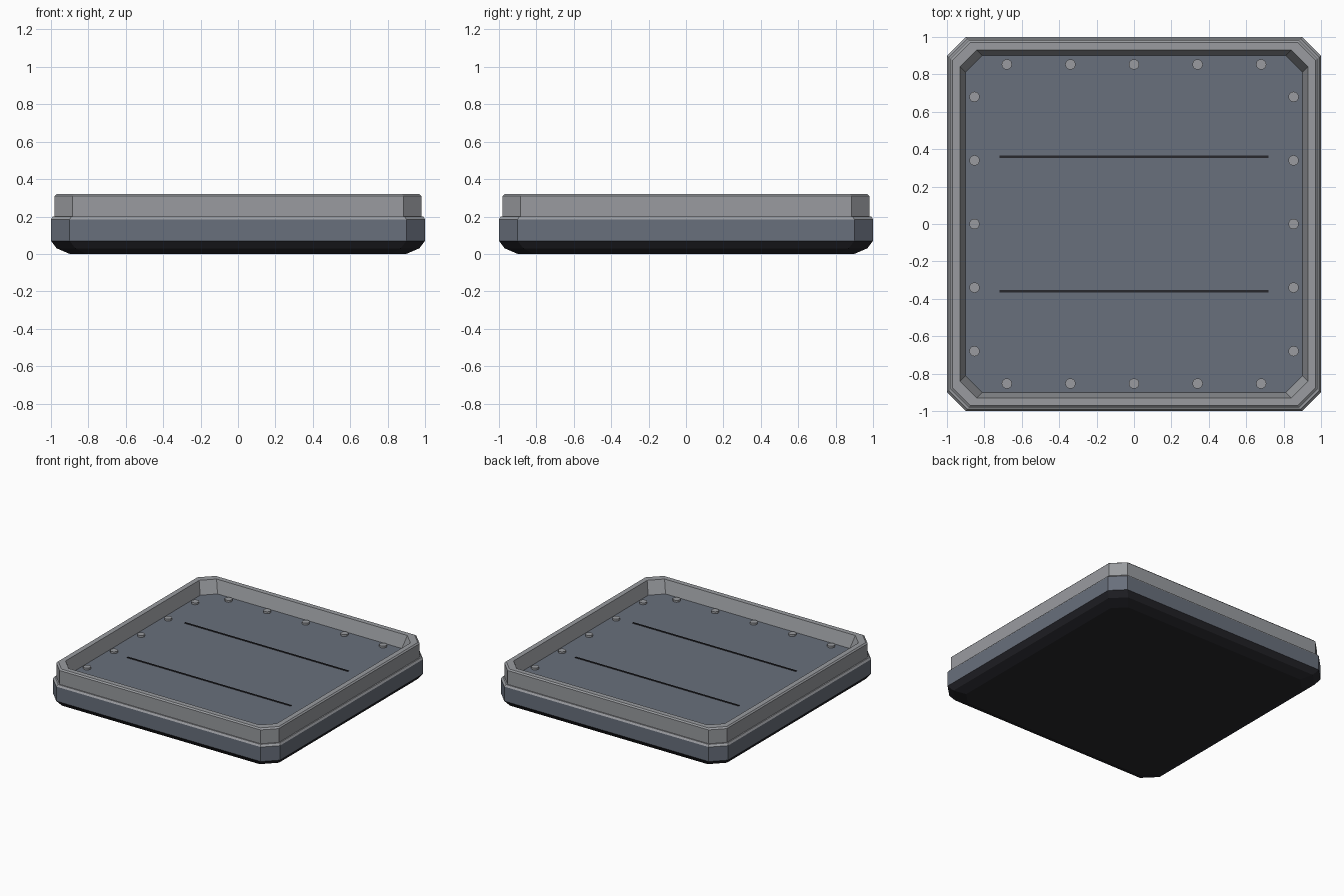
import bpy, bmesh, math

if "Cube" in bpy.data.objects:
    bpy.data.objects.remove(bpy.data.objects["Cube"])


def material(name, rgb):
    m = bpy.data.materials.new(name)
    m.diffuse_color = (*rgb, 1)
    m.use_nodes = True
    m.node_tree.nodes["Principled BSDF"].inputs["Base Color"].default_value = m.diffuse_color
    return m


def finish(name, bm, mat):
    bmesh.ops.recalc_face_normals(bm, faces=bm.faces)
    me = bpy.data.meshes.new(name)
    bm.to_mesh(me)
    bm.free()
    me.materials.append(mat)
    ob = bpy.data.objects.new(name, me)
    bpy.context.collection.objects.link(ob)
    return ob


def ring(bm, h, z, c):
    """Square outline of half-size h with corners cut by c."""
    k = h - c
    pts = [(k, -h), (h, -k), (h, k), (k, h), (-k, h), (-h, k), (-h, -k), (-k, -h)]
    return [bm.verts.new((x, y, z)) for x, y in pts]


def loft(name, profile, mat, closed=False):
    """Skin cut-corner outlines; cap the ends or close the loop."""
    bm = bmesh.new()
    rings = [ring(bm, *p) for p in profile]
    pairs = list(zip(rings, rings[1:]))
    if closed:
        pairs.append((rings[-1], rings[0]))
    else:
        bm.faces.new(rings[0])
        bm.faces.new(rings[-1])
    for a, b in pairs:
        for i in range(8):
            j = (i + 1) % 8
            bm.faces.new((a[i], a[j], b[j], b[i]))
    return finish(name, bm, mat)


dark = material("dark", (0.02, 0.02, 0.025))
slate = material("slate", (0.14, 0.16, 0.20))
grey = material("light_grey", (0.32, 0.33, 0.35))

FLOOR = 0.22

# Dark bevelled underside
loft("underside", [(0.90, 0, 0.09), (0.97, 0.03, 0.10), (1.0, 0.07, 0.10)], dark)

# Slate side band and inset floor panel
loft("side_band", [(1.0, 0.07, 0.10), (1.0, 0.185, 0.10)], slate)
loft("floor_panel", [(0.91, 0.18, 0.09), (0.91, FLOOR, 0.09)], slate)

# Raised rim with stepped lip and sloping inner wall
loft("rim", [(1.0, 0.185, 0.10), (0.99, 0.20, 0.10), (0.98, 0.20, 0.095),
             (0.98, 0.31, 0.095), (0.97, 0.32, 0.095), (0.93, 0.32, 0.09),
             (0.90, FLOOR - 0.005, 0.09), (0.90, 0.185, 0.09)], grey, closed=True)

# Dark panel seams
for y, side in ((-0.36, "front"), (0.36, "back")):
    bm = bmesh.new()
    bmesh.ops.create_cube(bm, size=1)
    bmesh.ops.scale(bm, vec=(1.44, 0.012, 0.01), verts=bm.verts)
    bmesh.ops.translate(bm, vec=(0, y, FLOOR), verts=bm.verts)
    finish(f"{side}_seam", bm, dark)

# Rivets along all four edges
bm = bmesh.new()
for t in (-0.68, -0.34, 0, 0.34, 0.68):
    for s in (-0.853, 0.853):
        for x, y in ((t, s), (s, t)):
            r = bmesh.ops.create_cone(bm, cap_ends=True, segments=12,
                                      radius1=0.028, radius2=0.028, depth=0.03)
            bmesh.ops.translate(bm, vec=(x, y, FLOOR), verts=r["verts"])
finish("rivets", bm, grey)
